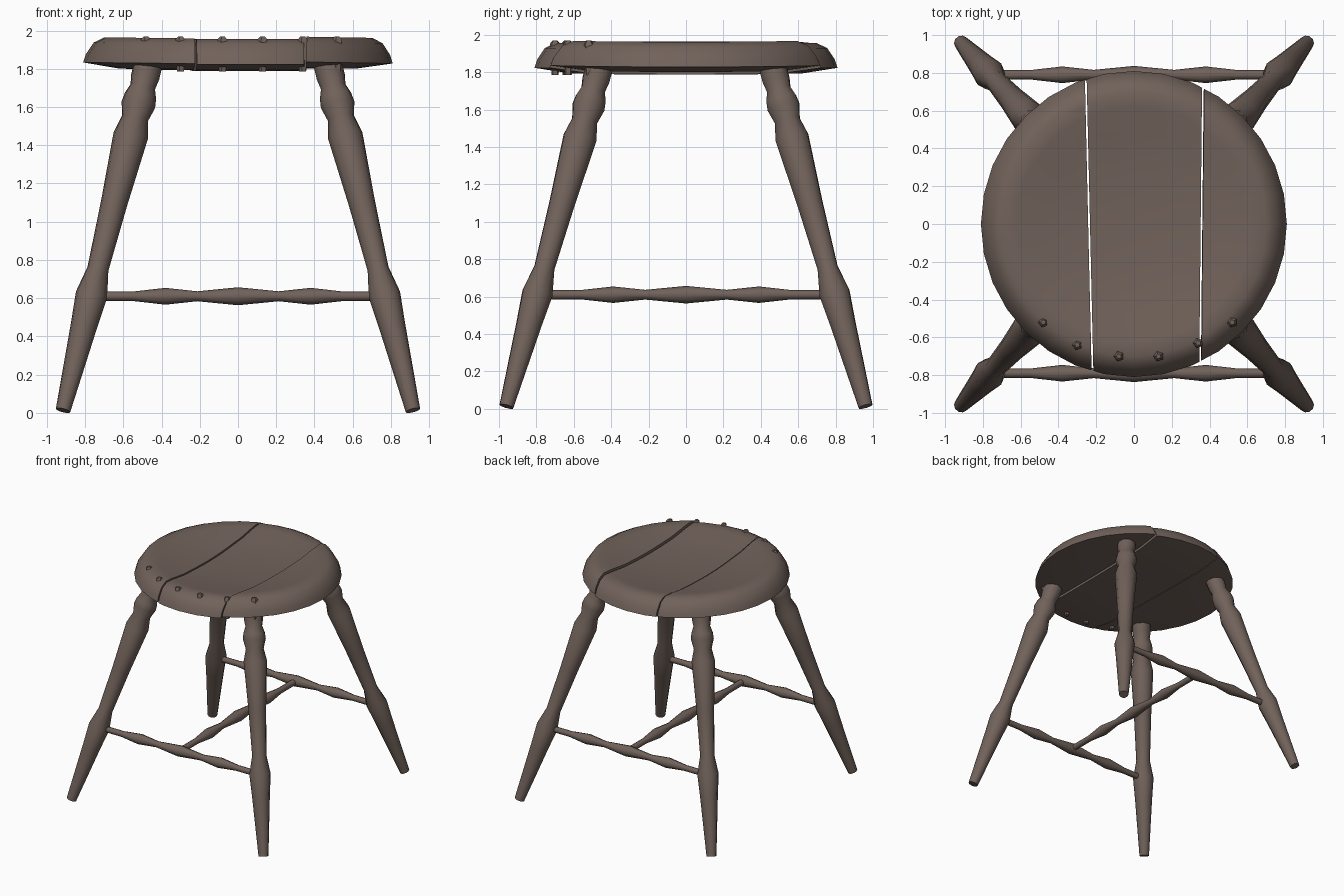
import bpy
import bmesh
from math import radians, tau
from mathutils import Vector, Matrix

cube = bpy.data.objects.get("Cube")
if cube:
    bpy.data.objects.remove(cube, do_unlink=True)

wood = bpy.data.materials.new("dark weathered wood")
wood.use_nodes = True
COLOUR = (0.165, 0.122, 0.103, 1)
wood.diffuse_color = COLOUR
bsdf = next(n for n in wood.node_tree.nodes if n.type == 'BSDF_PRINCIPLED')
bsdf.inputs["Base Color"].default_value = COLOUR
bsdf.inputs["Roughness"].default_value = 0.8
parts = []


def finish(name, bm):
    """Turn a bmesh into a named wooden part."""
    bmesh.ops.recalc_face_normals(bm, faces=bm.faces)
    mesh = bpy.data.meshes.new(name)
    bm.to_mesh(mesh)
    bm.free()
    mesh.materials.append(wood)
    ob = bpy.data.objects.new(name, mesh)
    bpy.context.collection.objects.link(ob)
    parts.append(ob)
    return ob


def lathe(profile, sides):
    """Spin (radius, height) points about z."""
    bm = bmesh.new()
    verts = [bm.verts.new((r, 0, h)) for r, h in profile]
    edges = [bm.edges.new(pair) for pair in zip(verts, verts[1:])]
    bmesh.ops.spin(bm, geom=verts + edges, axis=(0, 0, 1), cent=(0, 0, 0),
                   angle=tau, steps=sides)
    bmesh.ops.remove_doubles(bm, verts=bm.verts, dist=0.0005)
    return bm


def turned(name, start, end, profile, sides=10):
    """Turned spindle from start to end; profile is (fraction, radius)."""
    start, end = Vector(start), Vector(end)
    axis = end - start
    points = [(r, t * axis.length) for t, r in profile]
    bm = lathe([(0, points[0][1])] + points + [(0, points[-1][1])], sides)
    turn = axis.to_track_quat('Z', 'Y').to_matrix().to_4x4()
    bm.transform(Matrix.Translation(start) @ turn)
    return finish(name, bm)


# Seat: a dished disc sawn into three planks
SEAT = [(0, 1.79), (0.35, 1.79), (0.62, 1.795), (0.81, 1.825), (0.795, 1.87),
        (0.755, 1.93), (0.70, 1.957), (0.62, 1.95), (0.48, 1.925),
        (0.25, 1.905), (0, 1.9)]
SAW_CUTS = [(-0.238, -0.023), (0.358, 0.01)]    # x at the middle, lean along y
GAP = 0.005


def saw(bm, cut, keep):
    """Keep the side of a cut in direction keep, and close the sawn end."""
    x, lean = cut
    geom = bm.verts[:] + bm.edges[:] + bm.faces[:]
    result = bmesh.ops.bisect_plane(
        bm, geom=geom, plane_co=(x + keep * GAP, 0, 0),
        plane_no=Vector((1, -lean, 0)) * keep, clear_inner=True)
    rim = [e for e in result["geom_cut"] if isinstance(e, bmesh.types.BMEdge)]
    bmesh.ops.edgeloop_fill(bm, edges=rim)


# Name, cuts with kept side, lift and tilt of each plank
PLANKS = [
    ("seat_plank_right", [(0, -1)], 0.004, 0.6),
    ("seat_plank_middle", [(0, 1), (1, -1)], -0.002, 0.0),
    ("seat_plank_left", [(1, 1)], 0.008, 1.0),
]
for name, cuts, lift, tilt in PLANKS:
    plank = lathe(SEAT, 32)
    for index, keep in cuts:
        saw(plank, SAW_CUTS[index], keep)
    centre = Vector((sum(v.co.x for v in plank.verts) / len(plank.verts), 0, 1.87))
    plank.transform(Matrix.Translation(centre + Vector((0, 0, lift)))
                    @ Matrix.Rotation(radians(tilt), 4, 'Y')
                    @ Matrix.Translation(-centre))
    finish(name, plank)

# Small pegs along the front rim
for i, (x, y) in enumerate([(-0.48, -0.52), (-0.3, -0.64), (-0.08, -0.7),
                            (0.13, -0.7), (0.34, -0.63), (0.52, -0.52)]):
    turned(f"rim_peg_{i + 1}", (x, y, 1.785), (x, y, 1.968),
           [(0, 0.02), (0.92, 0.028), (1, 0.014)], 5)

# Four splayed, turned legs
LEG = [(0, 0.039), (0.245, 0.07), (0.335, 0.084), (0.41, 0.056), (0.6, 0.07),
       (0.795, 0.092), (0.845, 0.07), (0.885, 0.09), (0.91, 0.084),
       (0.937, 0.066), (0.965, 0.075), (1, 0.075)]
for sx, side in ((1, "left"), (-1, "right")):
    for sy, end in ((-1, "front"), (1, "back")):
        turned(f"{end}_{side}_leg", (sx * 0.915, sy * 0.96, 0.013),
               (sx * 0.47, sy * 0.465, 1.82), LEG)

# Stretchers: front and back, joined by a cross piece
HALF = [(0, 0.047), (0.14, 0.026), (0.25, 0.044), (0.36, 0.025), (0.5, 0.025)]
STRETCHER = [(0.5 - t, r) for t, r in HALF[:0:-1]] + [(0.5 + t, r) for t, r in HALF]
for sy, name in ((-1, "front_stretcher"), (1, "back_stretcher")):
    turned(name, (-0.76, sy * 0.79, 0.61), (0.76, sy * 0.79, 0.61), STRETCHER, 8)
turned("cross_stretcher", (0, -0.78, 0.61), (0, 0.78, 0.61), STRETCHER, 8)

# Smooth shading that keeps the sawn edges crisp
bpy.ops.object.select_all(action='DESELECT')
for ob in parts:
    ob.select_set(True)
bpy.context.view_layer.objects.active = parts[0]
bpy.ops.object.shade_smooth_by_angle(angle=radians(48))
